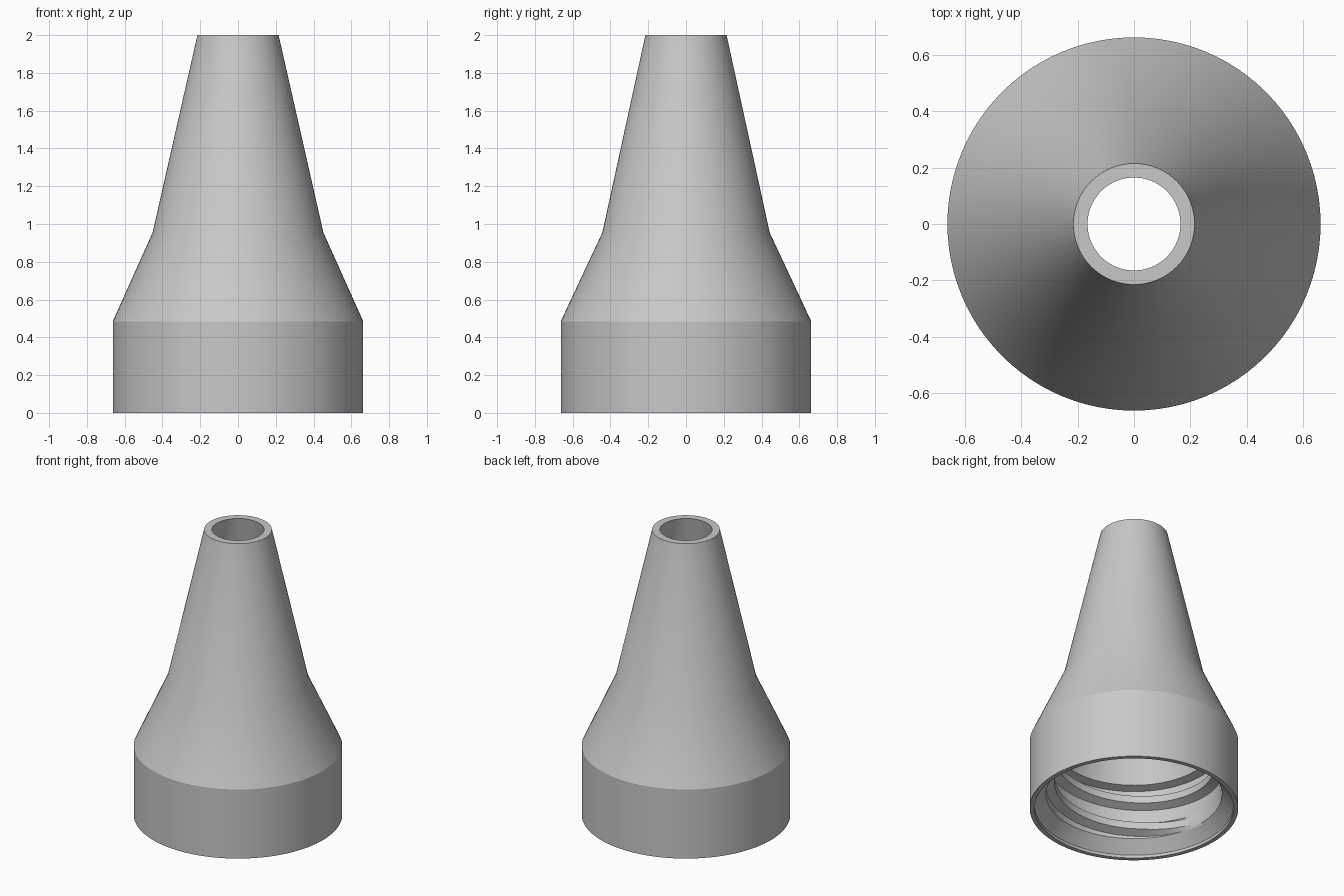
import bpy, bmesh, math

cube = bpy.data.objects.get("Cube")
if cube:
    bpy.data.objects.remove(cube, do_unlink=True)

grey = bpy.data.materials.new("plain grey")
grey.use_nodes = True
colour = (0.58, 0.58, 0.58, 1)
grey.diffuse_color = colour
grey.node_tree.nodes["Principled BSDF"].inputs["Base Color"].default_value = colour


def finish(bm, name, angle):
    bmesh.ops.recalc_face_normals(bm, faces=bm.faces)
    mesh = bpy.data.meshes.new(name)
    bm.to_mesh(mesh)
    bm.free()
    obj = bpy.data.objects.new(name, mesh)
    bpy.context.collection.objects.link(obj)
    mesh.materials.append(grey)
    bpy.ops.object.select_all(action='DESELECT')
    obj.select_set(True)
    bpy.context.view_layer.objects.active = obj
    bpy.ops.object.shade_smooth_by_angle(angle=math.radians(angle))


def bridge(bm, a, b):
    for i in range(len(a)):
        j = (i + 1) % len(a)
        bm.faces.new((a[i], a[j], b[j], b[i]))


# Hollow nozzle: closed wall profile (radius, height, depth scale) turned about z
SIDES = 96
WAIST = 0.98
ROOT = 0.56
CREST = 0.505
profile = [
    (0.663, 0, 1), (0.663, 0.485, 1), (0.452, 0.955, WAIST), (0.215, 2, 1),
    (0.165, 2, 1), (0.395, 0.955, WAIST), (CREST, 0.46, 1),
    (ROOT, 0.445, 1), (ROOT, 0.1, 1), (0.633, 0.02, 1), (0.633, 0, 1),
]
bm = bmesh.new()
rings = []
for r, z, depth in profile:
    ring = []
    for i in range(SIDES):
        a = math.tau * i / SIDES
        ring.append(bm.verts.new((r * math.cos(a), r * depth * math.sin(a), z)))
    rings.append(ring)
for k, ring in enumerate(rings):
    bridge(bm, ring, rings[(k + 1) % len(rings)])
finish(bm, "nozzle_body", 20)

# Internal screw thread: trapezoid section swept along a helix, tapered at both ends
TURNS, PITCH, START = 1.55, 0.19, 0.14
steps = int(TURNS * SIDES)
section = [(0, -0.05), (1, -0.025), (1, 0.025), (0, 0.05)]
bm = bmesh.new()
sections = []
for s in range(steps + 1):
    a = math.pi + math.tau * s / SIDES
    fade = max(0.05, min(1, s / 12, (steps - s) / 12))
    ring = []
    for height, dz in section:
        radius = ROOT + 0.002 - (ROOT + 0.002 - CREST) * height * fade
        z = START + PITCH * s / SIDES + dz
        ring.append(bm.verts.new((radius * math.cos(a), radius * math.sin(a), z)))
    sections.append(ring)
for a, b in zip(sections, sections[1:]):
    bridge(bm, a, b)
bm.faces.new(sections[0])
bm.faces.new(sections[-1])
finish(bm, "inner_thread", 25)
